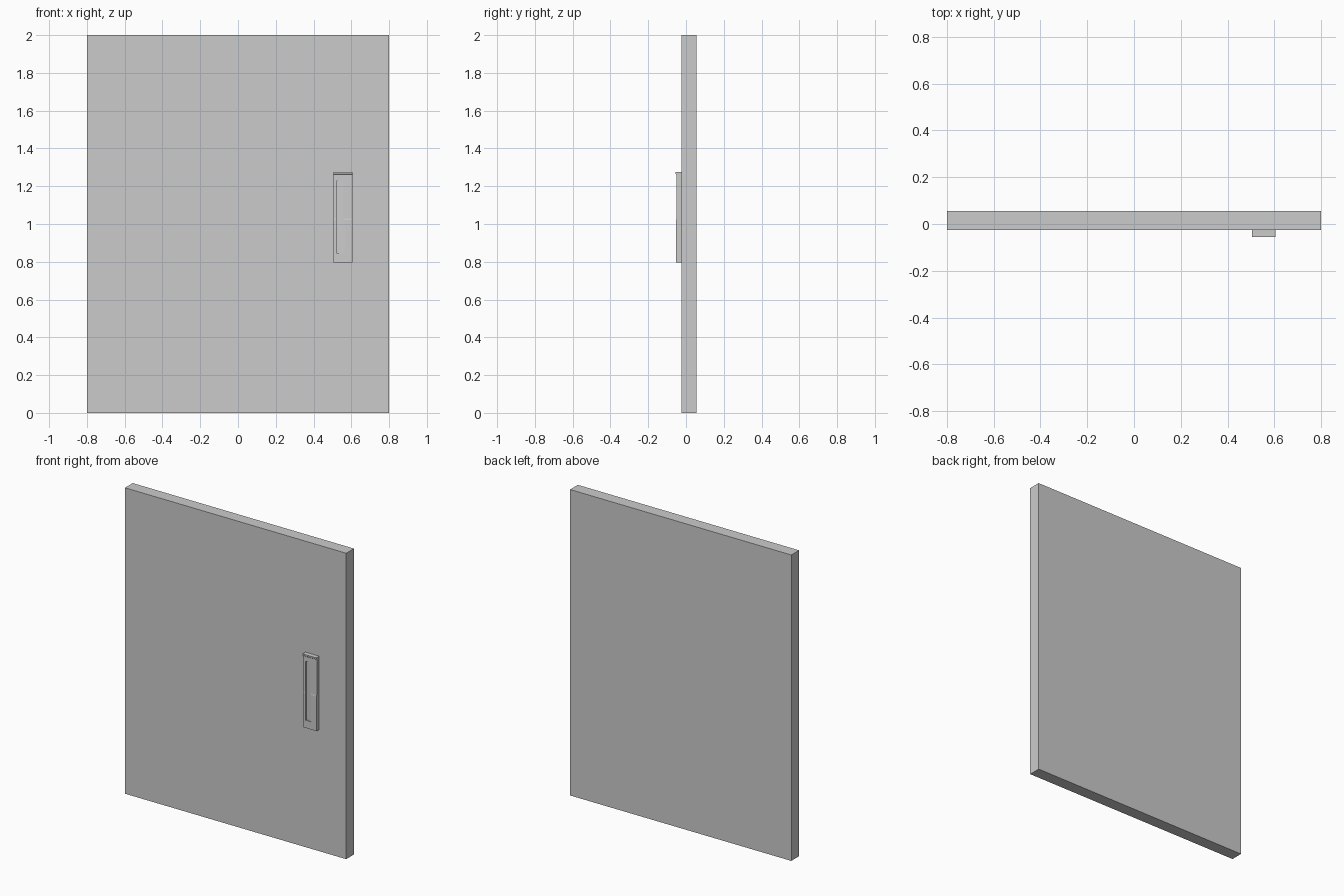
import bpy, bmesh

if "Cube" in bpy.data.objects:
    bpy.data.objects.remove(bpy.data.objects["Cube"])


def prism(name, profile, x0, x1):
    """Extrude a (y, z) profile along x."""
    bm = bmesh.new()
    face = bm.faces.new([bm.verts.new((x0, y, z)) for y, z in profile])
    ext = bmesh.ops.extrude_face_region(bm, geom=[face])
    moved = [v for v in ext["geom"] if isinstance(v, bmesh.types.BMVert)]
    bmesh.ops.translate(bm, verts=moved, vec=(x1 - x0, 0, 0))
    bmesh.ops.recalc_face_normals(bm, faces=bm.faces)
    mesh = bpy.data.meshes.new(name)
    bm.to_mesh(mesh)
    bm.free()
    ob = bpy.data.objects.new(name, mesh)
    bpy.context.collection.objects.link(ob)
    return ob


# Door slab
prism("door_panel", [(-0.025, 0), (0.055, 0), (0.055, 2), (-0.025, 2)], -0.8, 0.8)

# Handle plate with a small lip at the top
plate = prism("handle_plate",
              [(-0.024, 0.795), (-0.052, 0.795), (-0.052, 1.02), (-0.0505, 1.03),
               (-0.0505, 1.262), (-0.055, 1.266), (-0.055, 1.275), (-0.024, 1.275)],
              0.505, 0.605)

# Wedge-shaped finger recess: deepest at the left, fading out to the right
cutter = prism("recess_cutter",
               [(-0.07, 0.845), (-0.042, 0.845), (-0.042, 1.23), (-0.07, 1.23)],
               0.525, 0.57)
for v in cutter.data.vertices:
    if v.co.x > 0.55 and v.co.y > -0.05:
        v.co.y = -0.053
cutter.hide_render = True
cutter.hide_viewport = True

cut = plate.modifiers.new("recess", 'BOOLEAN')
cut.operation = 'DIFFERENCE'
cut.solver = 'EXACT'
cut.object = cutter
